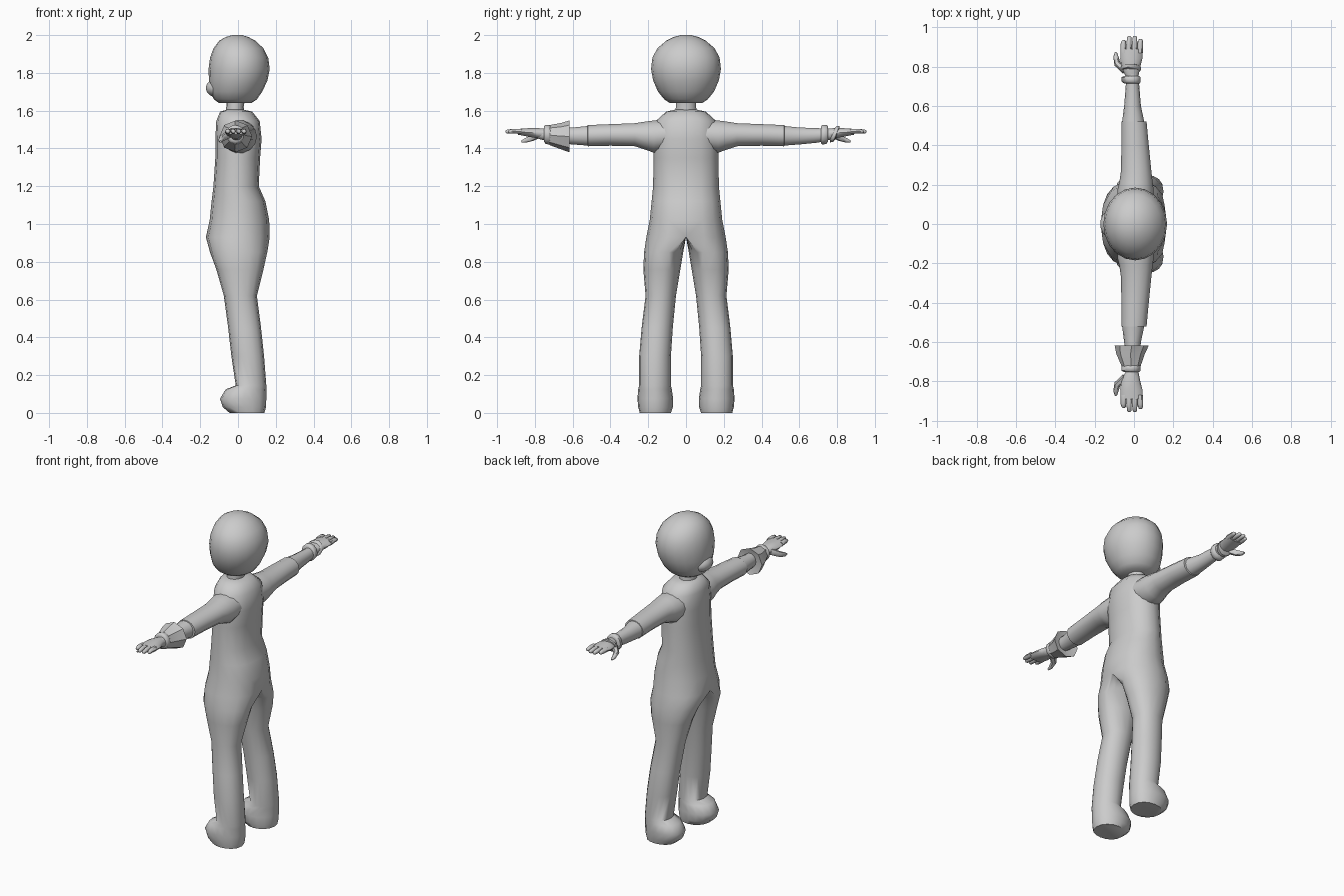
import bpy, bmesh, math
from mathutils import Vector

cube = bpy.data.objects.get("Cube")
if cube:
    bpy.data.objects.remove(cube)

grey = bpy.data.materials.new("plain grey")
grey.use_nodes = True
grey.diffuse_color = (0.6, 0.6, 0.6, 1)
grey.node_tree.nodes["Principled BSDF"].inputs["Base Color"].default_value = (0.6, 0.6, 0.6, 1)


def finish(name, bm, angle=60):
    bmesh.ops.recalc_face_normals(bm, faces=bm.faces)
    mesh = bpy.data.meshes.new(name)
    bm.to_mesh(mesh)
    bm.free()
    mesh.materials.append(grey)
    obj = bpy.data.objects.new(name, mesh)
    bpy.context.collection.objects.link(obj)
    bpy.ops.object.select_all(action='DESELECT')
    obj.select_set(True)
    bpy.context.view_layer.objects.active = obj
    bpy.ops.object.shade_smooth_by_angle(angle=math.radians(angle))
    return obj


def bridge(bm, a, b, closed=True):
    n = len(a)
    for i in range(n if closed else n - 1):
        j = (i + 1) % n
        bm.faces.new((a[i], a[j], b[j], b[i]))


def loft(name, rings, axis="z", n=14, caps=True, angle=60):
    """Rings are (position, x front, x back, low, high) in the other direction."""
    bm = bmesh.new()
    loops = []
    for p, x0, x1, c0, c1 in rings:
        loop = []
        for i in range(n):
            t = math.tau * i / n
            x = (x0 + x1) / 2 + (x1 - x0) / 2 * math.cos(t)
            c = (c0 + c1) / 2 + (c1 - c0) / 2 * math.sin(t)
            loop.append(bm.verts.new((x, c, p) if axis == "z" else (x, p, c)))
        loops.append(loop)
    for a, b in zip(loops, loops[1:]):
        bridge(bm, a, b)
    if caps:
        bm.faces.new(loops[0])
        bm.faces.new(loops[-1])
    return finish(name, bm, angle)


def tube(name, points, radii, n=6):
    """Tapered finger along a short path."""
    bm = bmesh.new()
    pts = [Vector(p) for p in points]
    loops = []
    for k, p in enumerate(pts):
        d = (pts[min(k + 1, len(pts) - 1)] - pts[max(k - 1, 0)]).normalized()
        u = d.cross(Vector((0, 0, 1))).normalized()
        v = d.cross(u)
        loops.append([bm.verts.new(p + radii[k] * (u * math.cos(math.tau * i / n)
                      + v * math.sin(math.tau * i / n))) for i in range(n)])
    for a, b in zip(loops, loops[1:]):
        bridge(bm, a, b)
    bm.faces.new(loops[0])
    bm.faces.new(loops[-1])
    return finish(name, bm)


# Torso and legs: one half, (z, x front, x back, half width)
torso = [(1.605, -.06, .03, .06), (1.595, -.095, .075, .105), (1.545, -.115, .115, .16),
         (1.45, -.12, .125, .172), (1.35, -.12, .117, .172), (1.2, -.13, .11, .174),
         (1.12, -.14, .145, .182), (1.02, -.15, .165, .192), (.93, -.17, .168, .21)]
# (z, x front, x back, inner, seam, outer)
legs = [(.85, -.148, .155, .015, .09, .222), (.76, -.115, .135, .03, .115, .226),
        (.62, -.075, .1, .053, .13, .214), (.45, -.052, .122, .07, .15, .235),
        (.3, -.035, .138, .08, .16, .248), (.145, -.012, .15, .08, .165, .248),
        (.125, -.065, .15, .075, .165, .253), (.075, -.095, .15, .068, .163, .257),
        (.03, -.08, .148, .07, .163, .253), (0, -.045, .14, .08, .163, .245)]
HALF = 8


def outer_arc(bm, z, x0, x1, seam, out):
    return [bm.verts.new(((x0 + x1) / 2 - (x1 - x0) / 2 * math.cos(math.pi * i / HALF),
                          seam + (out - seam) * max(0, math.sin(math.pi * i / HALF)) ** .8, z))
            for i in range(HALF + 1)]


def inner_arc(bm, z, x0, x1, seam, inn):
    return [bm.verts.new(((x0 + x1) / 2 + (x1 - x0) / 2 * math.cos(math.pi * i / HALF),
                          seam - (seam - inn) * math.sin(math.pi * i / HALF), z))
            for i in range(1, HALF)]


bm = bmesh.new()
prev = None
for z, x0, x1, w in torso:
    arc = outer_arc(bm, z, x0, x1, 0, w)
    if prev:
        bridge(bm, prev, arc, False)
    else:
        bm.faces.new(arc)
    prev = arc
prev = prev + inner_arc(bm, z, x0, x1, 0, 0)
for z, x0, x1, inn, seam, out in legs:
    loop = outer_arc(bm, z, x0, x1, seam, out) + inner_arc(bm, z, x0, x1, seam, inn)
    bridge(bm, prev, loop)
    prev = loop
bm.faces.new(prev)
body = finish("body_and_legs", bm)
mirror = body.modifiers.new("Mirror", 'MIRROR')
mirror.use_axis = (False, True, False)

# Neck and head
loft("neck", [(1.57, -.068, .035, -.06, .06), (1.62, -.062, .03, -.055, .055),
              (1.68, -.062, .04, -.055, .055)])
head = [(1.64, -.1, .07, .085), (1.66, -.128, .1, .115), (1.7, -.147, .128, .148),
        (1.76, -.154, .156, .174), (1.82, -.156, .168, .185), (1.88, -.148, .16, .178),
        (1.93, -.13, .135, .152), (1.97, -.1, .092, .105), (1.99, -.065, .055, .065),
        (2, -.03, .02, .025)]
loft("head", [(z, a, b, -w, w) for z, a, b, w in head], n=20)
bm = bmesh.new()
bmesh.ops.create_uvsphere(bm, u_segments=14, v_segments=8, radius=1)
for v in bm.verts:
    v.co = Vector((v.co.x * .062 - .11, v.co.y * .075, v.co.z * .05 + 1.72))
finish("muzzle", bm)

# Arms, hands and fingers on both sides
arm = [(.1, -.085, .1, 1.39, 1.55), (.17, -.085, .1, 1.375, 1.55), (.21, -.075, .095, 1.39, 1.545),
       (.27, -.066, .088, 1.41, 1.535), (.4, -.064, .075, 1.413, 1.53), (.52, -.064, .064, 1.41, 1.525),
       (.521, -.06, .052, 1.414, 1.52), (.6, -.05, .035, 1.42, 1.512), (.7, -.042, .027, 1.43, 1.508),
       (.78, -.04, .022, 1.45, 1.505)]
palm = [(.75, -.042, .022, 1.45, 1.505), (.79, -.062, .03, 1.453, 1.51),
        (.84, -.07, .042, 1.462, 1.508), (.89, -.066, .044, 1.472, 1.504)]
band = [(.715, -.05, .03, 1.428, 1.515), (.722, -.062, .034, 1.42, 1.525),
        (.745, -.064, .034, 1.425, 1.525), (.752, -.05, .026, 1.438, 1.515)]
tips = [.935, .955, .955, .94]
for side, label in ((-1, "right"), (1, "left")):
    def along(rings):
        return [(side * r[0],) + r[1:] for r in rings]
    loft(label + "_arm", along(arm), "y")
    loft(label + "_hand", along(palm), "y", 10)
    loft(label + "_wrist_band", along(band), "y", 12)
    for i, tip in enumerate(tips):
        x = -.054 + i * .0285
        tube(f"{label}_finger_{i + 1}", [(x, side * .87, 1.489), (x, side * .915, 1.492),
             (x + .002, side * (tip - .006), 1.489), (x + .002, side * tip, 1.488)],
             (.015, .014, .011, .006))
    tube(label + "_thumb", [(-.045, side * .78, 1.475), (-.085, side * .815, 1.455),
         (-.092, side * .85, 1.442), (-.092, side * .872, 1.436)], (.02, .017, .013, .006))

# Flared cuff on the right wrist, open at the elbow end
loft("right_cuff", [(-.63, -.045, .03, 1.42, 1.51), (-.618, -.098, .075, 1.38, 1.548),
                    (-.66, -.09, .055, 1.395, 1.535), (-.715, -.066, .036, 1.415, 1.525),
                    (-.74, -.058, .03, 1.428, 1.518)], "y", 8, angle=40)

# Slanted band on the left wrist
slant = loft("left_slanted_band", [(.775, -.05, .026, 1.44, 1.51), (.78, -.068, .034, 1.43, 1.52),
                                   (.795, -.07, .036, 1.432, 1.52), (.8, -.055, .028, 1.445, 1.51)], "y", 10)
for v in slant.data.vertices:
    v.co.y += (v.co.z - 1.475) * .4
